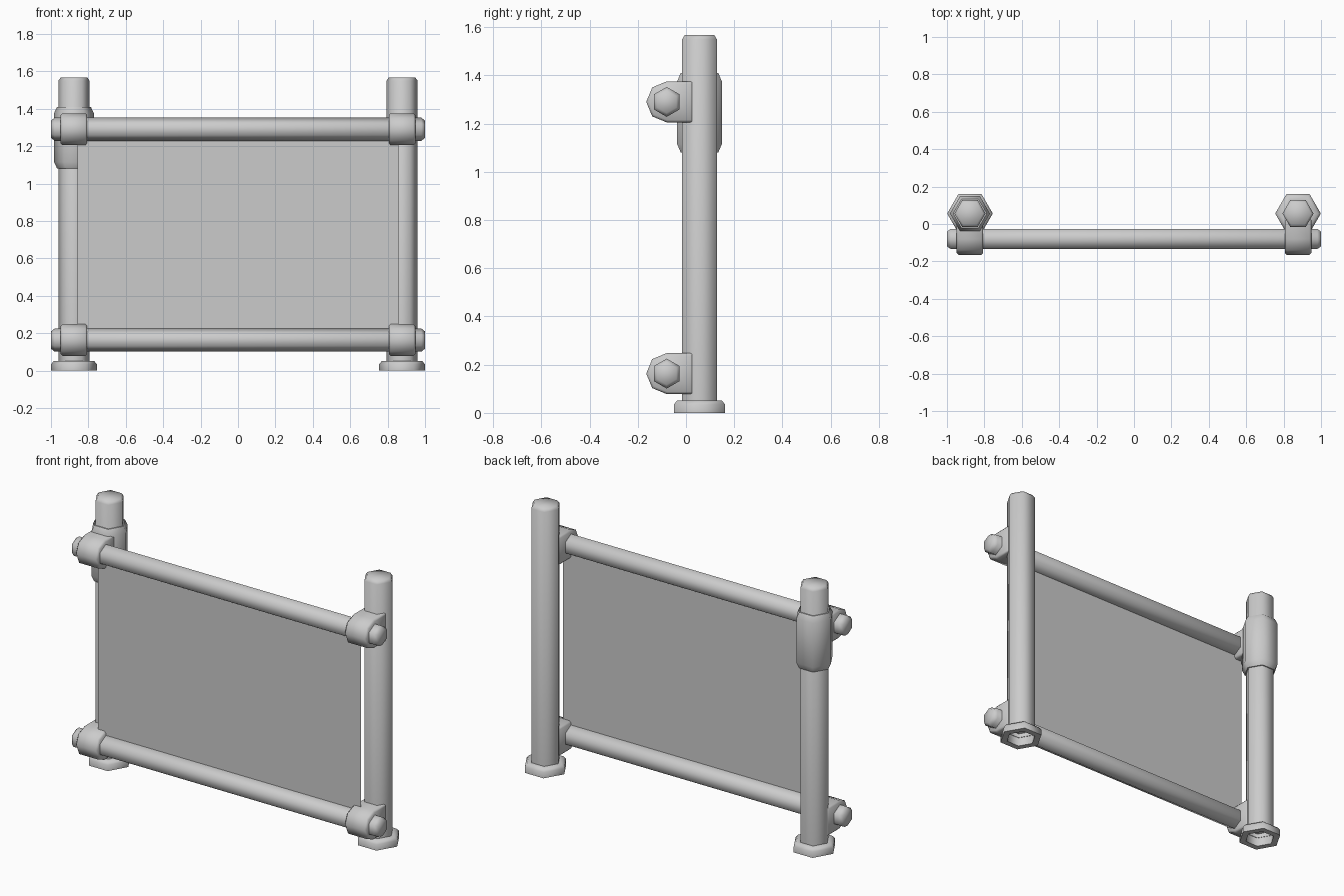
import bpy, bmesh, math
from mathutils import Matrix

cube = bpy.data.objects.get("Cube")
if cube:
    bpy.data.objects.remove(cube, do_unlink=True)

POST_X, POST_Y = 0.877, 0.056
RAIL_Y = -0.08
RAIL_Z = {"lower": 0.163, "upper": 1.29}

grey = bpy.data.materials.new("plain_grey")
grey.use_nodes = True
colour = (0.6, 0.6, 0.6, 1)
grey.diffuse_color = colour
grey.node_tree.nodes["Principled BSDF"].inputs["Base Color"].default_value = colour


def finish(name, bm, angle):
    """Turn a bmesh into a shaded, coloured object."""
    bmesh.ops.recalc_face_normals(bm, faces=bm.faces)
    mesh = bpy.data.meshes.new(name)
    bm.to_mesh(mesh)
    bm.free()
    obj = bpy.data.objects.new(name, mesh)
    bpy.context.collection.objects.link(obj)
    mesh.materials.append(grey)
    bpy.ops.object.select_all(action="DESELECT")
    obj.select_set(True)
    bpy.context.view_layer.objects.active = obj
    bpy.ops.object.shade_smooth_by_angle(angle=math.radians(angle))
    return obj


def hex_lathe(name, profile, matrix, cap_start=False, cap_end=False):
    """Six-sided turned part from (radius, height) pairs."""
    bm = bmesh.new()
    rings = []
    for r, z in profile:
        angles = [math.radians(60 * k) for k in range(6)]
        rings.append([bm.verts.new((r * math.cos(a), r * math.sin(a), z)) for a in angles])
    for a, b in zip(rings, rings[1:]):
        for k in range(6):
            n = (k + 1) % 6
            bm.faces.new((a[k], a[n], b[n], b[k]))
    if cap_start:
        bm.faces.new(rings[0])
    if cap_end:
        bm.faces.new(rings[-1])
    bm.transform(matrix)
    return finish(name, bm, 62)


def bracket(name, x, z):
    """Clamp with a half-octagon nose round the rail, running back to the post."""
    r, half, back = 0.085, 0.071, 0.03
    outline = [(back, r)]
    for k in range(5):
        a = math.radians(90 + 45 * k)
        outline.append((RAIL_Y + r * math.cos(a), r * math.sin(a)))
    outline.append((back, -r))
    bm = bmesh.new()
    face = bm.faces.new([bm.verts.new((x - half, y, z + h)) for y, h in outline])
    moved = bmesh.ops.extrude_face_region(bm, geom=[face])["geom"]
    verts = [v for v in moved if isinstance(v, bmesh.types.BMVert)]
    bmesh.ops.translate(bm, verts=verts, vec=(2 * half, 0, 0))
    # Soften the rims of the two side faces
    rims = [e for e in bm.edges if abs(e.verts[0].co.x - e.verts[1].co.x) < 0.001]
    bmesh.ops.bevel(bm, geom=rims, offset=0.01, segments=1, affect="EDGES")
    return finish(name, bm, 50)


# Posts, feet and rail brackets on both sides
for side, sign in (("left", 1), ("right", -1)):
    x = sign * POST_X
    stand = Matrix.Translation((x, POST_Y, 0))
    hex_lathe(side + "_post", [(0.083, 0.03), (0.083, 1.55), (0.07, 1.568)],
              stand, cap_end=True)
    hex_lathe(side + "_foot",
              [(0.083, 0.035), (0.083, 0), (0.122, 0), (0.122, 0.035),
               (0.107, 0.052), (0.08, 0.052)], stand)
    for level, z in RAIL_Z.items():
        bracket(f"{side}_{level}_bracket", x, z)

# Thicker sleeve round the right post
hex_lathe("right_sleeve",
          [(0.08, 1.08), (0.09, 1.08), (0.107, 1.115), (0.107, 1.375),
           (0.09, 1.41), (0.08, 1.41)],
          Matrix.Translation((-POST_X, POST_Y, 0)))

# Horizontal rails with chamfered ends
for level, z in RAIL_Z.items():
    lie = Matrix.Translation((0, RAIL_Y, z)) @ Matrix.Rotation(math.pi / 2, 4, "Y")
    hex_lathe(level + "_rail",
              [(0.046, -1), (0.062, -0.98), (0.062, 0.98), (0.046, 1)],
              lie, cap_start=True, cap_end=True)

# Flat sheet stretched between the rails
sheet = bmesh.new()
corners = [(-1, "lower"), (1, "lower"), (1, "upper"), (-1, "upper")]
sheet.faces.new([sheet.verts.new((0.858 * s, RAIL_Y, RAIL_Z[l])) for s, l in corners])
finish("sheet_panel", sheet, 30)
